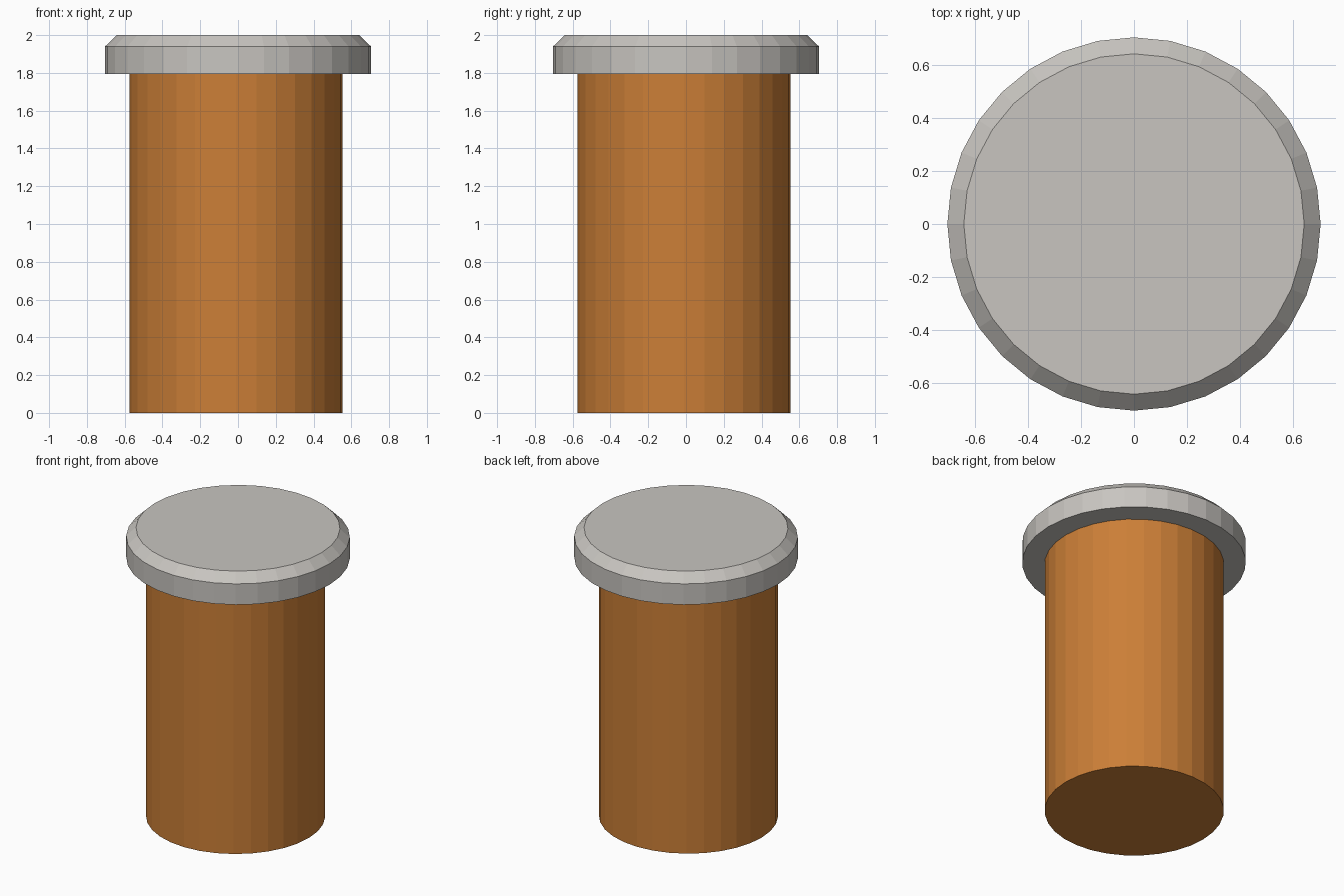
import bpy, bmesh, math

if "Cube" in bpy.data.objects:
    bpy.data.objects.remove(bpy.data.objects["Cube"])

SIDES = 32


def material(name, rgb):
    mat = bpy.data.materials.new(name)
    mat.diffuse_color = (*rgb, 1.0)
    mat.use_nodes = True
    mat.node_tree.nodes["Principled BSDF"].inputs["Base Color"].default_value = mat.diffuse_color
    return mat


def lathe(name, rings, mat, centre=(0.0, 0.0)):
    """Closed flat-faced solid from (radius, height) rings, bottom to top."""
    bm = bmesh.new()
    loops = []
    for radius, z in rings:
        angles = [2 * math.pi * i / SIDES for i in range(SIDES)]
        loops.append([bm.verts.new((radius * math.cos(a), radius * math.sin(a), z))
                      for a in angles])
    for low, high in zip(loops, loops[1:]):
        for i in range(SIDES):
            j = (i + 1) % SIDES
            bm.faces.new((low[i], low[j], high[j], high[i]))
    bm.faces.new(loops[0][::-1])
    bm.faces.new(loops[-1])
    mesh = bpy.data.meshes.new(name)
    bm.to_mesh(mesh)
    bm.free()
    mesh.materials.append(mat)
    obj = bpy.data.objects.new(name, mesh)
    obj.location = (*centre, 0.0)
    bpy.context.collection.objects.link(obj)
    return obj


orange = material("orange_brown", (0.60, 0.212, 0.038))
grey = material("warm_grey", (0.578, 0.558, 0.527))

# Cylindrical body, slightly off-centre under the lid
lathe("body", [(0.564, 0.0), (0.564, 1.795)], orange, (-0.011, -0.011))

# Wide lid with a chamfered top rim
lathe("lid", [(0.704, 1.795), (0.704, 1.94), (0.642, 2.0)], grey)
